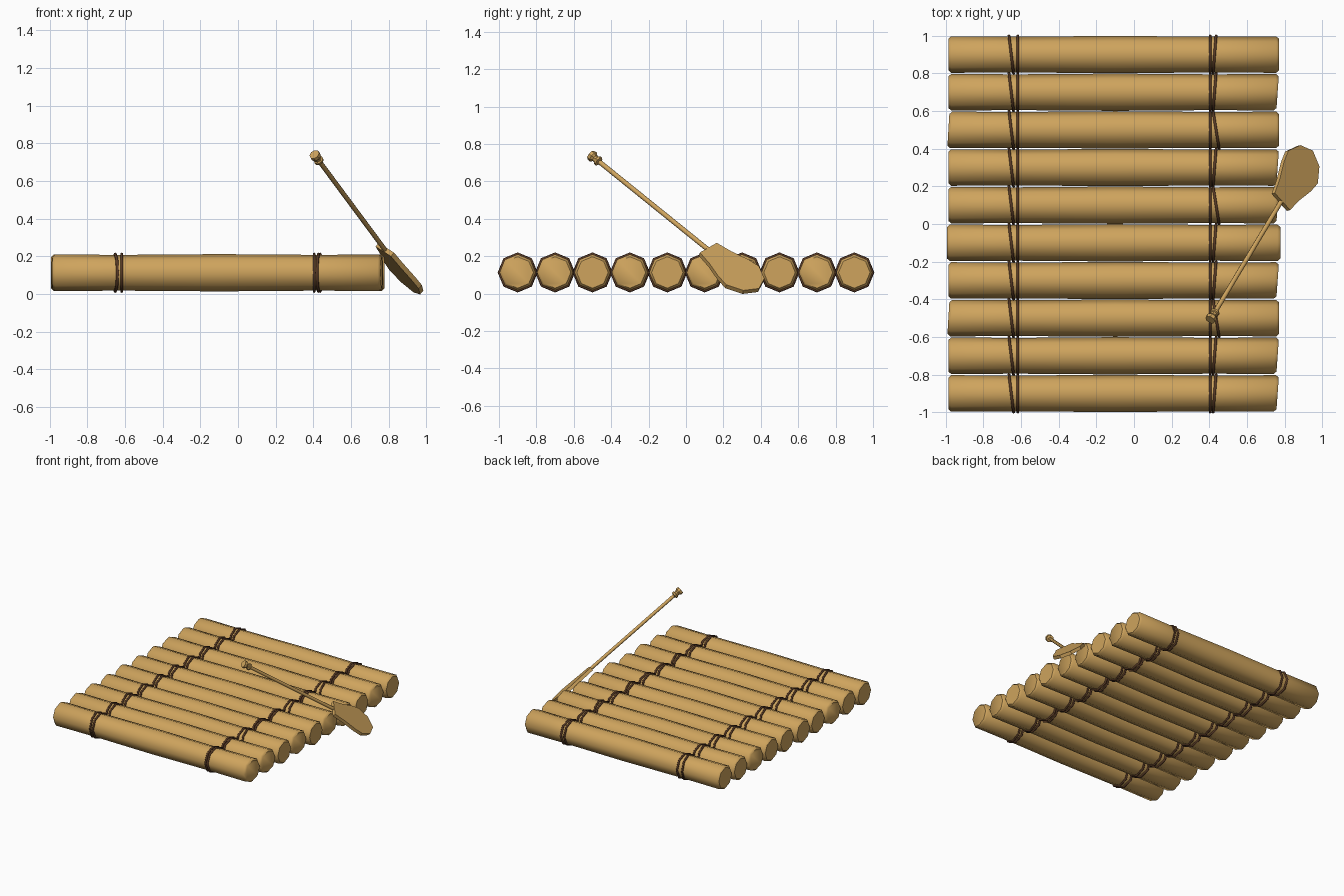
import bpy, math
from mathutils import Vector, Matrix

if "Cube" in bpy.data.objects:
    bpy.data.objects.remove(bpy.data.objects["Cube"])


def material(name, rgb):
    m = bpy.data.materials.new(name)
    m.diffuse_color = (*rgb, 1)
    m.use_nodes = True
    m.node_tree.nodes["Principled BSDF"].inputs["Base Color"].default_value = m.diffuse_color
    return m


WOOD = material("tan wood", (0.62, 0.37, 0.11))
ROPE = material("dark brown rope", (0.095, 0.040, 0.018))


def make(name, verts, faces, mat, angle=50):
    me = bpy.data.meshes.new(name)
    me.from_pydata(verts, [], faces)
    me.materials.append(mat)
    ob = bpy.data.objects.new(name, me)
    bpy.context.collection.objects.link(ob)
    bpy.ops.object.select_all(action='DESELECT')
    bpy.context.view_layer.objects.active = ob
    ob.select_set(True)
    # consistent outward normals
    bpy.ops.object.mode_set(mode='EDIT')
    bpy.ops.mesh.select_all(action='SELECT')
    bpy.ops.mesh.normals_make_consistent(inside=False)
    bpy.ops.object.mode_set(mode='OBJECT')
    if angle:
        bpy.ops.object.shade_smooth_by_angle(angle=math.radians(angle))
    return ob


def lathe(name, profile, place, mat, n=8, angle=50):
    """Closed solid from (distance, radius) pairs; place maps (s, a, b) to a point."""
    verts = [place(s, r * math.cos(k * math.tau / n), r * math.sin(k * math.tau / n))
             for s, r in profile for k in range(n)]
    faces = [(i * n + k, i * n + (k + 1) % n, (i + 1) * n + (k + 1) % n, (i + 1) * n + k)
             for i in range(len(profile) - 1) for k in range(n)]
    faces += [tuple(range(n)), tuple(range(len(verts) - n, len(verts)))]
    return make(name, verts, faces, mat, angle)


def ring(name, x, y, z, slant, R=0.099, r=0.008, n=8, m=6):
    """Eight-sided rope loop around a log, sheared along x."""
    verts, faces = [], []
    for i in range(n):
        a = i * math.tau / n
        for j in range(m):
            b = j * math.tau / m
            q = R + r * math.cos(b)
            dy = q * math.cos(a)
            verts.append((x + r * math.sin(b) + slant * dy, y + dy, z + q * math.sin(a)))
            faces.append((i * m + j, i * m + (j + 1) % m,
                          (i + 1) % n * m + (j + 1) % m, (i + 1) % n * m + j))
    make(name, verts, faces, ROPE, 65)


# Logs with slightly slanted ends, each with two rope loops near either end
ZC = 0.113
LEFT_CUT = {2: -0.06, 7: -0.06}
for i in range(10):
    y = 0.9 - 0.2 * i
    grow = 0.007 if i == 5 else 0
    lc = LEFT_CUT.get(i, 0.0)
    rc = 0.0 if i in (0, 2, 5, 7) else 0.07
    xl, xr = -0.986 - grow, 0.770 + grow

    def place(s, a, b):
        shift = lc * -a if s < -0.9 else rc * (a - 0.1) if s > 0.7 else 0
        return (s + shift, y + a, ZC + b)

    lathe(f"log_{i + 1}",
          [(xl, 0.084), (xl + 0.015, 0.097), (-0.62, 0.095), (-0.1, 0.099),
           (0.42, 0.095), (xr - 0.015, 0.097), (xr, 0.084)], place, WOOD)
    flip = i in (2, 4, 7)
    ring(f"left_rope_inner_{i + 1}", -0.617, y, ZC, 0)
    ring(f"left_rope_outer_{i + 1}", -0.652, y, ZC, -0.12)
    ring(f"right_rope_inner_{i + 1}", 0.404, y, ZC, 0)
    ring(f"right_rope_outer_{i + 1}", 0.436 if flip else 0.428, y, ZC, -0.16 if flip else 0.08)

# Paddle frame: d runs down the shaft, w across the blade, n through the blade
origin = Vector((0.780, 0.117, 0.236))
d = Vector((0.422, 0.705, -0.569)).normalized()
w = Vector((0.61, -0.69, -0.385))
w = (w - d * w.dot(d)).normalized()
n = w.cross(d).normalized()


def paddle(s, a, b):
    return origin + d * s + w * a + n * b


# Shaft with a flared grip
lathe("paddle_shaft", [(-0.85, 0.013), (0.05, 0.013)], paddle, WOOD)
lathe("paddle_grip",
      [(-0.888, 0.028), (-0.868, 0.030), (-0.855, 0.019), (-0.842, 0.020),
       (-0.838, 0.027), (-0.826, 0.027), (-0.820, 0.013)], paddle, WOOD, angle=30)

# Blade: symmetric outline given thickness
half = [(0, 0.066), (0.09, 0.084), (0.19, 0.116), (0.26, 0.127), (0.345, 0.082)]
outline = half + [(0.383, 0)] + [(s, -t) for s, t in reversed(half)]
k = len(outline)
verts = [paddle(s, t, h) for h in (-0.013, 0.013) for s, t in outline]
faces = [tuple(range(k)), tuple(range(k, 2 * k))]
faces += [(j, (j + 1) % k, k + (j + 1) % k, k + j) for j in range(k)]
make("paddle_blade", verts, faces, WOOD, 30)
